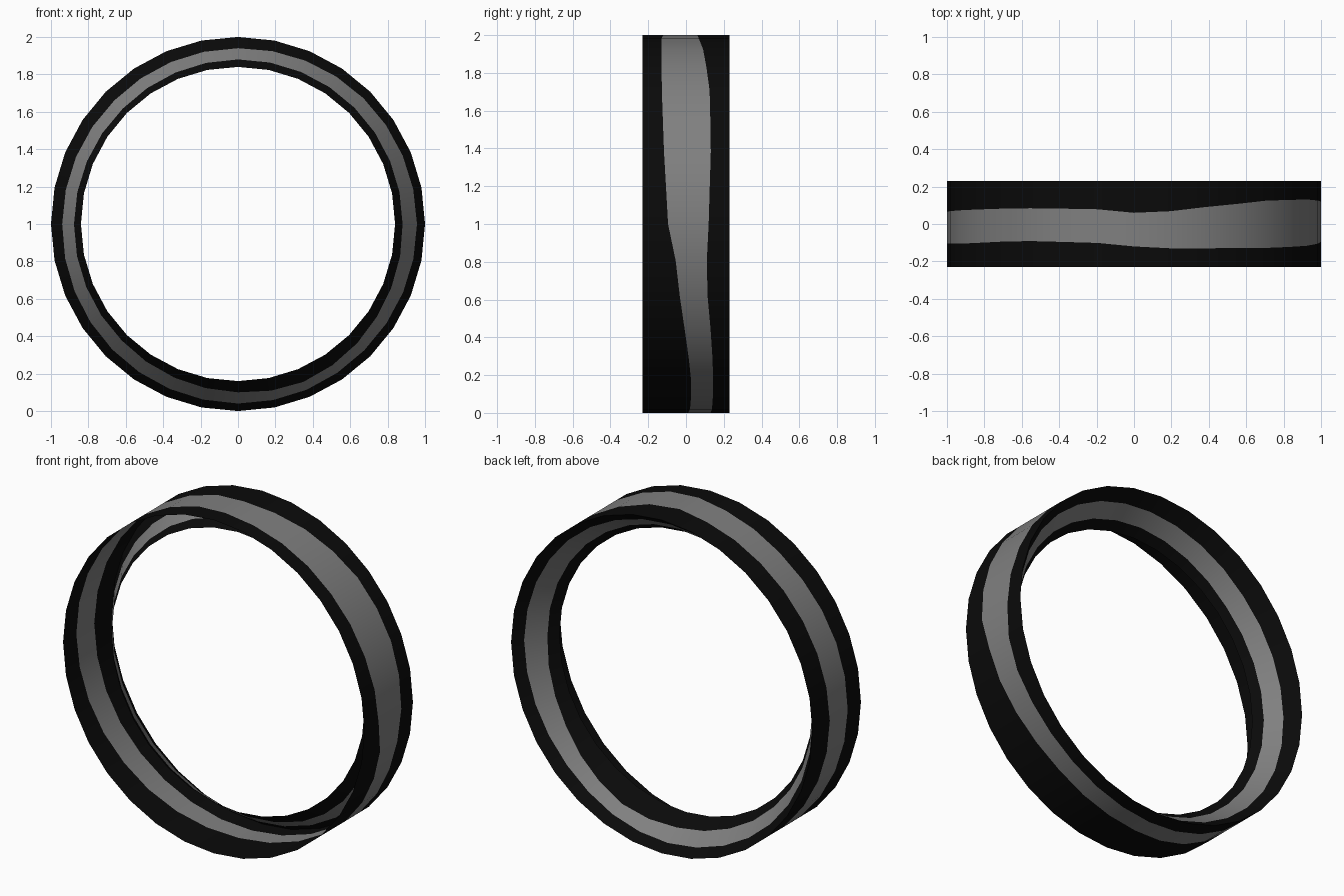
import bpy, bmesh, math

if "Cube" in bpy.data.objects:
    bpy.data.objects.remove(bpy.data.objects["Cube"])

SEG, R_OUT, R_IN, HALF = 32, 1.0, 0.84, 0.23

# Painted stripe limits: (degrees clockwise from top, edge a, edge b)
BAND = [(0, -.12, .06), (11, -.13, .068), (22, -.13, .09), (45, -.128, .125), (66, -.118, .132),
        (90, -.095, .12), (101, -.055, .11), (114, -.03, .115), (127, 0, .135), (143, .028, .145),
        (165, .025, .14), (180, .01, .13), (210, -.05, .1), (240, -.09, .07),
        (270, -.105, .065), (296, -.105, .075), (323, -.09, .085), (348, -.1, .08)]
FLANGE = [(0, .94, .88), (45, .95, .88), (90, .957, .88), (120, .955, .89), (140, .955, .905),
          (160, .96, .915), (180, .96, .9), (200, .955, .89), (225, .95, .88),
          (270, .94, .877), (315, .935, .872)]


def stripe(table, deg):
    """Interpolate the two stripe edges around the closed ring."""
    pts = table + [(360,) + table[0][1:]]
    for p, q in zip(pts, pts[1:]):
        if p[0] <= deg <= q[0]:
            t = (deg - p[0]) / (q[0] - p[0])
            return [p[k] + (q[k] - p[k]) * t for k in (1, 2)]


def slope(r):
    """Distance from the middle plane on the sloped back flange."""
    return HALF * (r - R_IN) / (R_OUT - R_IN)


def material(name, value):
    m = bpy.data.materials.new(name)
    m.diffuse_color = (value, value, value, 1)
    m.use_nodes = True
    m.node_tree.nodes["Principled BSDF"].inputs["Base Color"].default_value = m.diffuse_color
    return m


# Thin open section: outer band, then a flange folding in from the back rim.
# Each is split into black / grey / black strips.
bm = bmesh.new()
rings = []
for i in range(SEG):
    deg = 360 * i / SEG
    a = math.radians(deg)
    o1, o2 = stripe(BAND, deg)
    f1, f2 = stripe(FLANGE, deg)
    profile = [(R_OUT, -HALF), (R_OUT, o1), (R_OUT, o2), (R_OUT, HALF),
               (f1, slope(f1)), (f2, slope(f2)), (R_IN, 0)]
    rings.append([bm.verts.new((r * math.sin(a), y, 1 + r * math.cos(a))) for r, y in profile])

for i in range(SEG):
    p, q = rings[i], rings[(i + 1) % SEG]
    for k in range(6):
        face = bm.faces.new((p[k], p[k + 1], q[k + 1], q[k]))
        face.material_index = 1 if k % 3 == 1 else 0   # middle strip is grey
bm.normal_update()
first = bm.faces[:][0]
if first.normal.z < 0:   # outer band must face outwards
    bmesh.ops.reverse_faces(bm, faces=bm.faces)

mesh = bpy.data.meshes.new("striped_ring")
bm.to_mesh(mesh)
bm.free()
mesh.materials.append(material("black", 0.003))
mesh.materials.append(material("mid_grey", 0.215))
ring = bpy.data.objects.new("striped_ring", mesh)
bpy.context.collection.objects.link(ring)

# Smooth around the ring, sharp at the back rim
bpy.context.view_layer.objects.active = ring
ring.select_set(True)
bpy.ops.object.shade_smooth_by_angle(angle=math.radians(30))
